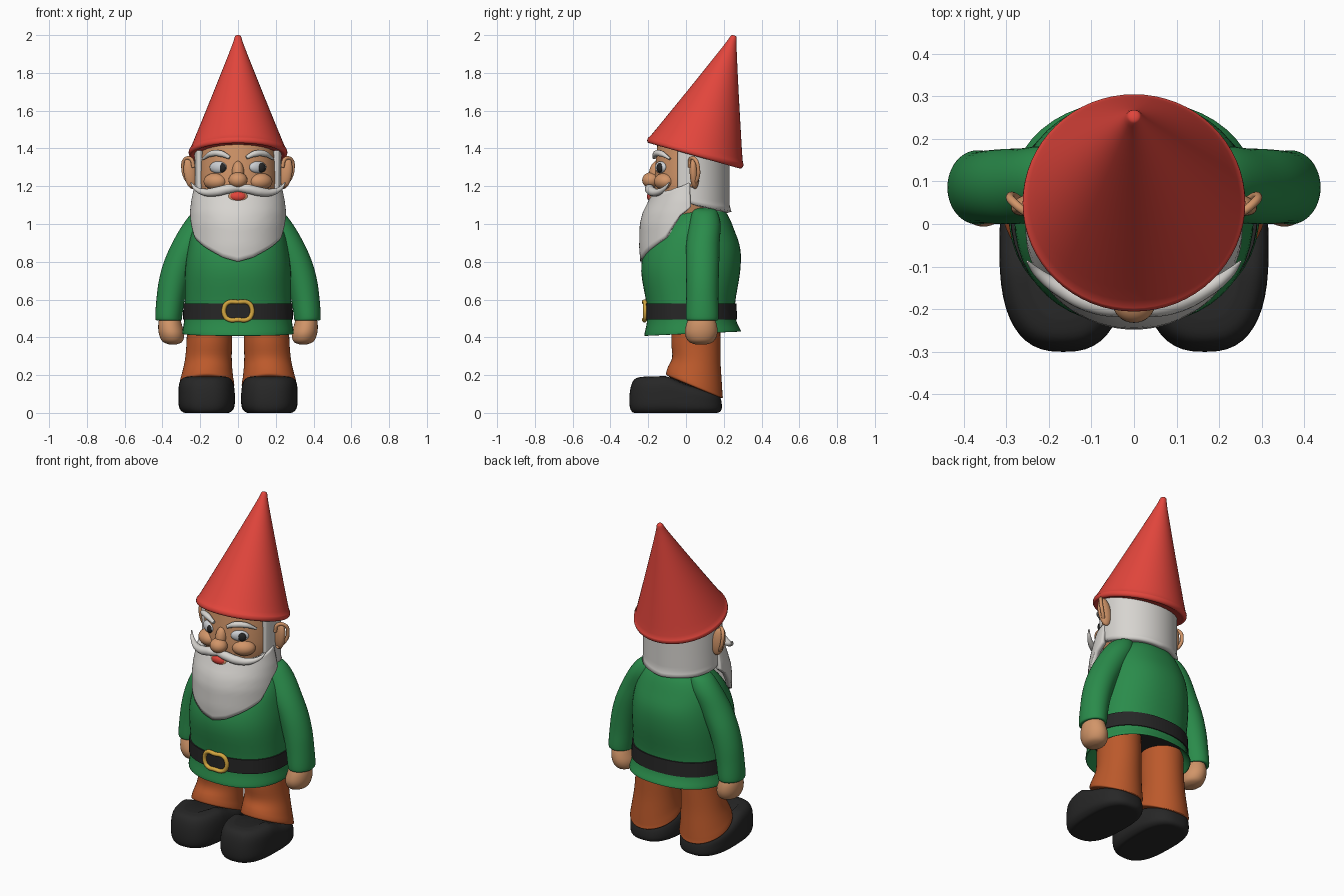
import bpy, bmesh, math
from mathutils import Vector

if "Cube" in bpy.data.objects:
    bpy.data.objects.remove(bpy.data.objects["Cube"])


def mat(name, r, g, b):
    m = bpy.data.materials.new(name)
    m.diffuse_color = (r, g, b, 1)
    m.use_nodes = True
    m.node_tree.nodes["Principled BSDF"].inputs["Base Color"].default_value = m.diffuse_color
    return m


RED, GREEN = mat("red", .76, .06, .045), mat("green", .023, .26, .07)
ORANGE, SKIN = mat("orange", .5, .1, .024), mat("skin", .64, .3, .14)
BLACK, WHITE = mat("black", .02, .02, .02), mat("white", .68, .66, .63)
GOLD, GREY = mat("gold", .65, .38, .05), mat("eye_white", .6, .62, .65)


def finish(ob, m, angle=50):
    ob.data.materials.clear()
    ob.data.materials.append(m)
    bpy.ops.object.select_all(action='DESELECT')
    ob.select_set(True)
    bpy.context.view_layer.objects.active = ob
    bpy.ops.object.shade_smooth_by_angle(angle=math.radians(angle))
    return ob


def bm_object(name, bm, m, angle=50):
    bmesh.ops.recalc_face_normals(bm, faces=bm.faces)
    me = bpy.data.meshes.new(name)
    bm.to_mesh(me)
    bm.free()
    ob = bpy.data.objects.new(name, me)
    bpy.context.collection.objects.link(ob)
    return finish(ob, m, angle)


def smooth_rings(rings, steps):
    # Catmull-Rom resampling of ring parameters
    out = []
    for i in range(len(rings) - 1):
        p = [rings[max(0, min(len(rings) - 1, i + k))] for k in (-1, 0, 1, 2)]
        for j in range(steps):
            t = j / steps
            out.append([.5 * (2 * b + (c - a) * t + (2 * a - 5 * b + 4 * c - d) * t * t
                              + (3 * b - a - 3 * c + d) * t ** 3) for a, b, c, d in zip(*p)])
    return out + [list(rings[-1])]


def loft(name, rings, m, side=1, steps=4, n=48, e=2.0, warp=None, angle=50):
    # rings: (cx, cy, cz, rx, ry, slope of z along y)
    bm = bmesh.new()
    rows = []
    for cx, cy, cz, rx, ry, k in smooth_rings(rings, steps):
        row = []
        for i in range(n):
            a = 2 * math.pi * i / n
            c, s = math.cos(a), math.sin(a)
            x = rx * math.copysign(abs(c) ** (2 / e), c)
            y = ry * math.copysign(abs(s) ** (2 / e), s)
            co = Vector((side * (cx + x), cy + y, cz + k * y))
            row.append(bm.verts.new(warp(co) if warp else co))
        rows.append(row)
    for r0, r1 in zip(rows, rows[1:]):
        for i in range(n):
            bm.faces.new((r0[i], r0[(i + 1) % n], r1[(i + 1) % n], r1[i]))
    bm.faces.new(rows[0])
    bm.faces.new(rows[-1])
    return bm_object(name, bm, m, angle)


def table(pts, x):
    for (a, *u), (b, *v) in zip(pts, pts[1:]):
        if x <= b:
            t = max(0, (x - a) / (b - a))
            return [p + (q - p) * t for p, q in zip(u, v)]
    return list(pts[-1][1:])


def shell(name, cy, limit, edge, profile, m, back=False, nu=64, nv=14):
    # curved sheet: edge = (angle, bottom z, top z), profile = (z, rx, ry)
    bm = bmesh.new()
    g = []
    for i in range(nu + 1):
        d = -limit + 2 * limit * i / nu
        lo, hi = table(edge, abs(d))
        a, row = math.radians(d), []
        for j in range(nv + 1):
            z = lo + (hi - lo) * j / nv
            rx, ry = table(profile, z)
            y = ry * math.cos(a)
            row.append(bm.verts.new((rx * math.sin(a), cy + (y if back else -y), z)))
        g.append(row)
    for i in range(nu):
        for j in range(nv):
            q = (g[i][j], g[i + 1][j], g[i + 1][j + 1], g[i][j + 1])
            bm.faces.new(q if not back else q[::-1])
    ob = bm_object(name, bm, m)
    s = ob.modifiers.new("thickness", 'SOLIDIFY')
    s.thickness, s.offset = .03, 0
    # keep the outer face on the profile whichever way the normals settled
    f = ob.data.polygons[len(ob.data.polygons) // 2]
    s.offset = -1 if f.normal.y * (1 if back else -1) > 0 else 1
    return ob


def ball(name, loc, size, m, rot=(0, 0, 0)):
    bpy.ops.mesh.primitive_uv_sphere_add(segments=32, ring_count=18, location=loc, rotation=rot)
    ob = bpy.context.object
    ob.name, ob.scale = name, size
    return finish(ob, m)


def tube(name, pts, m, cyclic=False):
    # pts: (x, y, z, radius)
    cu = bpy.data.curves.new(name, 'CURVE')
    cu.dimensions, cu.bevel_depth, cu.bevel_resolution, cu.use_fill_caps = '3D', 1, 5, True
    sp = cu.splines.new('BEZIER')
    sp.bezier_points.add(len(pts) - 1)
    sp.use_cyclic_u = cyclic
    for b, p in zip(sp.bezier_points, pts):
        b.co, b.radius = p[:3], p[3]
        b.handle_left_type = b.handle_right_type = 'AUTO'
    ob = bpy.data.objects.new(name, cu)
    bpy.context.collection.objects.link(ob)
    bpy.ops.object.select_all(action='DESELECT')
    ob.select_set(True)
    bpy.context.view_layer.objects.active = ob
    bpy.ops.object.convert(target='MESH')
    return finish(bpy.context.object, m)


# Pointed hat, leaning back, with a rounded rim
hat = [(0, .235), (-.006, .25), (.008, .26), (.035, .26), (.07, .247), (.3, .187), (.6, .11),
       (.9, .035), (.975, .019), (.993, .013), (.998, .004)]
loft("hat", [(0, .045 + .21 * t, 1.365 + .635 * t, r, r * .97, -.28) for t, r in hat],
     RED, n=64, steps=3)

# Tunic with a flared hollow hem
loft("tunic", [(0, .03, .5, .24, .2, 0), (0, .035, .43, .282, .243, .04), (0, .035, .425, .295, .255, .04),
               (0, .03, .49, .285, .236, 0), (0, .025, .58, .282, .235, 0), (0, .025, .75, .28, .262, 0),
               (0, .035, .87, .265, .252, 0), (0, .05, .97, .24, .205, 0), (0, .07, 1.05, .19, .15, 0),
               (0, .08, 1.1, .12, .1, 0)], GREEN, e=2.25)

# Belt and buckle
loft("belt", [(0, .0275, .495, .291, .243, 0), (0, .025, .58, .289, .242, 0)], BLACK, e=2.25, steps=1, angle=30)
tube("buckle", [(x, -.222 + abs(x) * .1, .54 + z, .012) for x, z in
                ((-.07, -.025), (-.05, -.045), (0, -.047), (.05, -.045), (.07, -.025),
                 (.07, .025), (.05, .045), (0, .047), (-.05, .045), (-.07, .025))], GOLD, True)

# Head and nose
loft("head", [(0, .04, 1.0, .15, .15, 0), (0, .035, 1.1, .185, .18, 0), (0, .03, 1.2, .207, .195, 0),
              (0, .03, 1.3, .207, .193, 0), (0, .035, 1.4, .2, .185, -.2)], SKIN)
ball("nose", (0, -.185, 1.232), (.05, .047, .042), SKIN)
ball("nose_bridge", (0, -.16, 1.275), (.032, .035, .06), SKIN, (-.2, 0, 0))

# Hair around the back and beard at the front
shell("hair", .03, 112, [(0, 1.065, 1.34), (50, 1.08, 1.37), (85, 1.1, 1.39), (112, 1.13, 1.4)],
      [(1.06, .24, .212), (1.1, .228, .2), (1.2, .228, .2), (1.4, .23, .2)], WHITE, back=True)
shell("beard", 0, 97, [(0, .8, 1.165), (18, .822, 1.165), (40, .87, 1.17), (63, .925, 1.18),
                       (70, .97, 1.19), (82, 1.045, 1.2), (97, 1.09, 1.22)],
      [(.8, .25, .242), (.88, .256, .248), (1.0, .258, .245), (1.06, .255, .23), (1.12, .248, .2),
       (1.17, .238, .178), (1.23, .226, .168)], WHITE)

# Mouth
ball("lip", (0, -.178, 1.14), (.054, .022, .038), SKIN)
ball("mouth", (0, -.187, 1.146), (.042, .02, .025), RED)


def taper_shoe(p):
    # shoe is tall at the toe and low at the heel
    h = table([(-.3, .19), (-.1, .195), (0, .15), (.19, .1)], p.y)[0]
    return Vector((p.x, p.y, p.z * h))


for side, tag in ((1, "left"), (-1, "right")):
    # Arm and hand
    loft(tag + "_arm", [(.15, .1, 1.085, .03, .04, 0), (.17, .1, 1.065, .065, .065, 0),
                        (.2, .1, 1.0, .09, .083, 0), (.255, .09, .9, .093, .088, 0),
                        (.305, .088, .8, .087, .088, 0), (.338, .087, .7, .081, .086, 0),
                        (.357, .086, .6, .075, .085, 0), (.367, .086, .51, .071, .087, 0),
                        (.366, .086, .49, .066, .08, 0), (.365, .086, .495, .05, .06, 0)], GREEN, side)
    loft(tag + "_hand", [(.362, .083, .52, .05, .06, 0), (.36, .082, .47, .062, .08, 0),
                         (.352, .08, .42, .067, .086, 0), (.347, .08, .38, .055, .068, 0),
                         (.345, .08, .364, .025, .035, 0), (.345, .08, .362, .005, .006, 0)], SKIN, side)
    # Trouser leg and shoe
    loft(tag + "_leg", [(.152, .055, .5, .118, .125, 0), (.152, .052, .38, .12, .13, 0),
                        (.157, .055, .28, .124, .128, -.12), (.163, .048, .2, .136, .142, -.33),
                        (.165, .045, .16, .144, .148, -.41), (.165, .045, .14, .143, .148, -.41),
                        (.165, .045, .135, .12, .12, -.41)], ORANGE, side)
    loft(tag + "_shoe", [(.166, -.055, 0, .1, .2, 0), (.166, -.055, .02, .125, .228, 0),
                         (.166, -.055, .18, .146, .243, 0), (.166, -.055, .5, .15, .244, 0),
                         (.168, -.053, .8, .144, .235, 0), (.168, -.05, .96, .122, .215, 0),
                         (.168, -.05, 1, .08, .17, 0)], BLACK, side, e=2.6, warp=taper_shoe)
    # Ear with raised rim
    ball(tag + "_ear", (side * .25, .045, 1.27), (.038, .024, .085), SKIN, (0, side * .15, side * -.3))
    tube(tag + "_ear_rim", [(side * x, y, z, .01) for x, y, z in
                            ((.24, .03, 1.2), (.275, .06, 1.24), (.29, .065, 1.29), (.282, .05, 1.34),
                             (.25, .025, 1.345), (.235, .02, 1.3))], SKIN)
    # Cheek, eye and pupil (both pupils glance the same way)
    ball(tag + "_cheek", (side * .12, -.115, 1.225), (.065, .05, .045), SKIN, (0, 0, side * .5))
    ball(tag + "_eye", (side * .105, -.133, 1.3), (.05, .022, .032), GREY, (0, 0, side * .5))
    ball(tag + "_pupil", (side * .105 + .02, -.145 - side * -.006, 1.298), (.023, .014, .025), BLACK,
         (0, 0, side * .5))
    # Eyebrow and moustache half
    tube(tag + "_brow", [(side * x, y, z, r) for x, y, z, r in
                         ((.045, -.168, 1.352, .01), (.09, -.158, 1.372, .017),
                          (.14, -.13, 1.372, .016), (.185, -.085, 1.345, .006))], WHITE)
    tube(tag + "_moustache", [(side * x, y, z, r) for x, y, z, r in
                              ((0, -.19, 1.19, .018), (.05, -.193, 1.186, .025), (.11, -.18, 1.172, .025),
                               (.175, -.15, 1.168, .019), (.225, -.115, 1.188, .011),
                               (.25, -.088, 1.22, .003))], WHITE)
